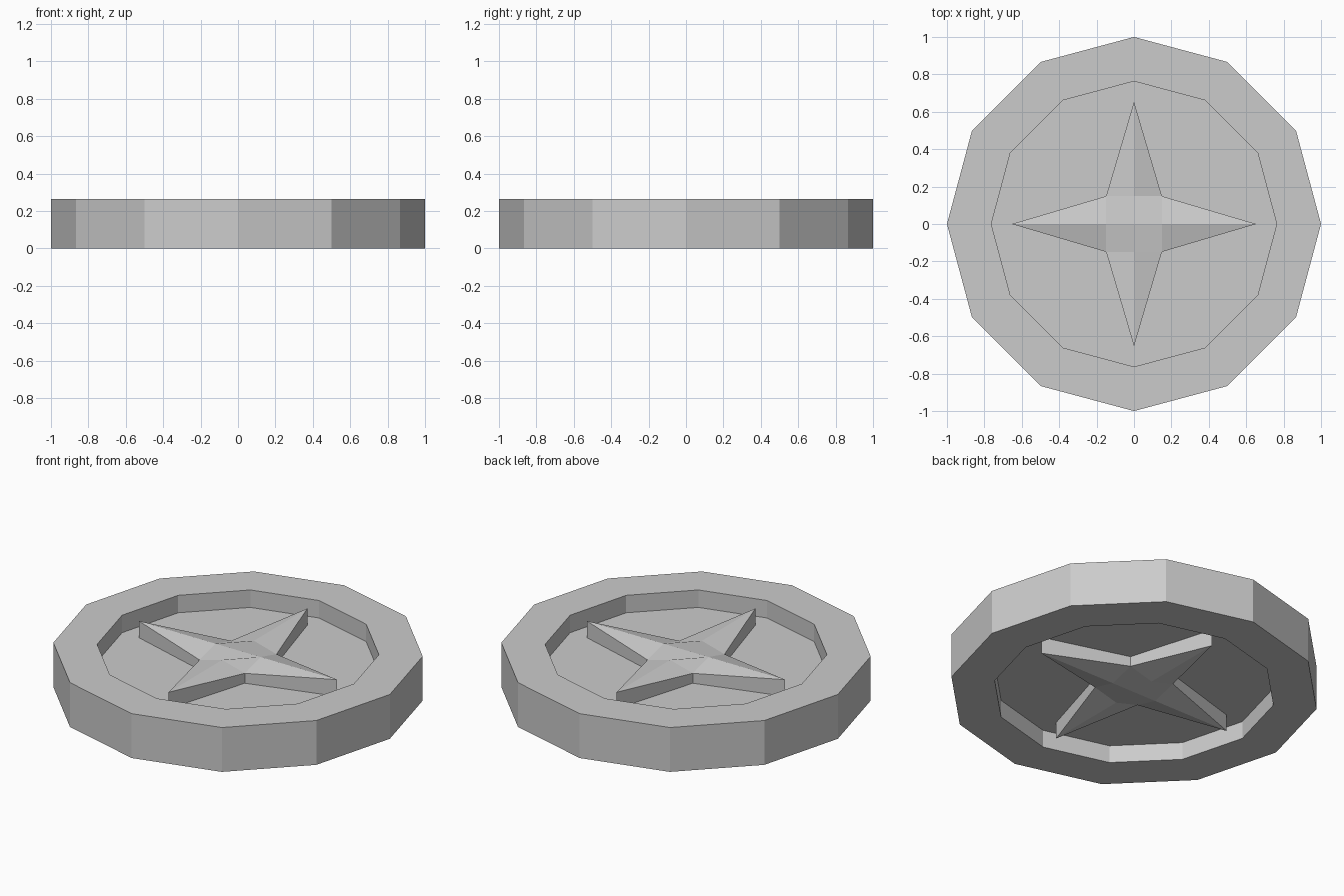
import bpy
import bmesh
from math import cos, sin, pi

cube = bpy.data.objects.get("Cube")
if cube:
    bpy.data.objects.remove(cube, do_unlink=True)

HALF = 0.132      # half thickness of the disc
FLOOR = 0.028     # recess floor above the middle plane
RIDGE = 0.127     # star ridge height
VALLEY = 0.087    # star inner corner height
TIP, INNER = 0.653, 0.149

grey = bpy.data.materials.new("plain_grey")
grey.use_nodes = True
grey.diffuse_color = (0.6, 0.6, 0.6, 1)
bsdf = next(n for n in grey.node_tree.nodes if n.type == 'BSDF_PRINCIPLED')
bsdf.inputs["Base Color"].default_value = grey.diffuse_color


def finish(name, bm):
    """Turn the upper half into an object mirrored about the middle plane."""
    mesh = bpy.data.meshes.new(name)
    bm.to_mesh(mesh)
    bm.free()
    mesh.materials.append(grey)
    obj = bpy.data.objects.new(name, mesh)
    bpy.context.collection.objects.link(obj)
    obj.location.z = HALF
    mirror = obj.modifiers.new("both_sides", 'MIRROR')
    mirror.use_axis = (False, False, True)
    return obj


# Twelve-sided disc: outer wall, flat rim, recess wall, recess floor
bm = bmesh.new()
profile = [(1, 0), (1, HALF), (0.763, HALF), (0.763, FLOOR)]
rings = [[bm.verts.new((r * cos(i * pi / 6), r * sin(i * pi / 6), z))
          for i in range(12)] for r, z in profile]
for low, high in zip(rings, rings[1:]):
    for i in range(12):
        j = (i + 1) % 12
        bm.faces.new((low[i], low[j], high[j], high[i]))
bm.faces.new(rings[-1])
finish("disc", bm)

# Four-pointed star with ridged arms and upright sides
bm = bmesh.new()
tips, ridges, corners = [], [], []
for k in range(4):
    c, s = round(cos(k * pi / 2)), round(sin(k * pi / 2))
    tips.append(bm.verts.new((TIP * c, TIP * s, RIDGE)))
    ridges.append(bm.verts.new((INNER * c, INNER * s, RIDGE)))
    corners.append(bm.verts.new((INNER * (c - s), INNER * (s + c), VALLEY)))
base = {v: bm.verts.new((v.co.x, v.co.y, FLOOR)) for v in tips + corners}
for k in range(4):
    tip, ridge, left, right = tips[k], ridges[k], corners[k], corners[k - 1]
    bm.faces.new((tip, left, ridge))
    bm.faces.new((tip, ridge, right))
    for a, b in ((tip, left), (right, tip)):
        bm.faces.new((base[a], base[b], b, a))

# Middle of the star, gently folded along x
bm.faces.new((ridges[0], corners[0], ridges[1], corners[1], ridges[2]))
bm.faces.new((ridges[2], corners[2], ridges[3], corners[3], ridges[0]))
finish("star", bm)
